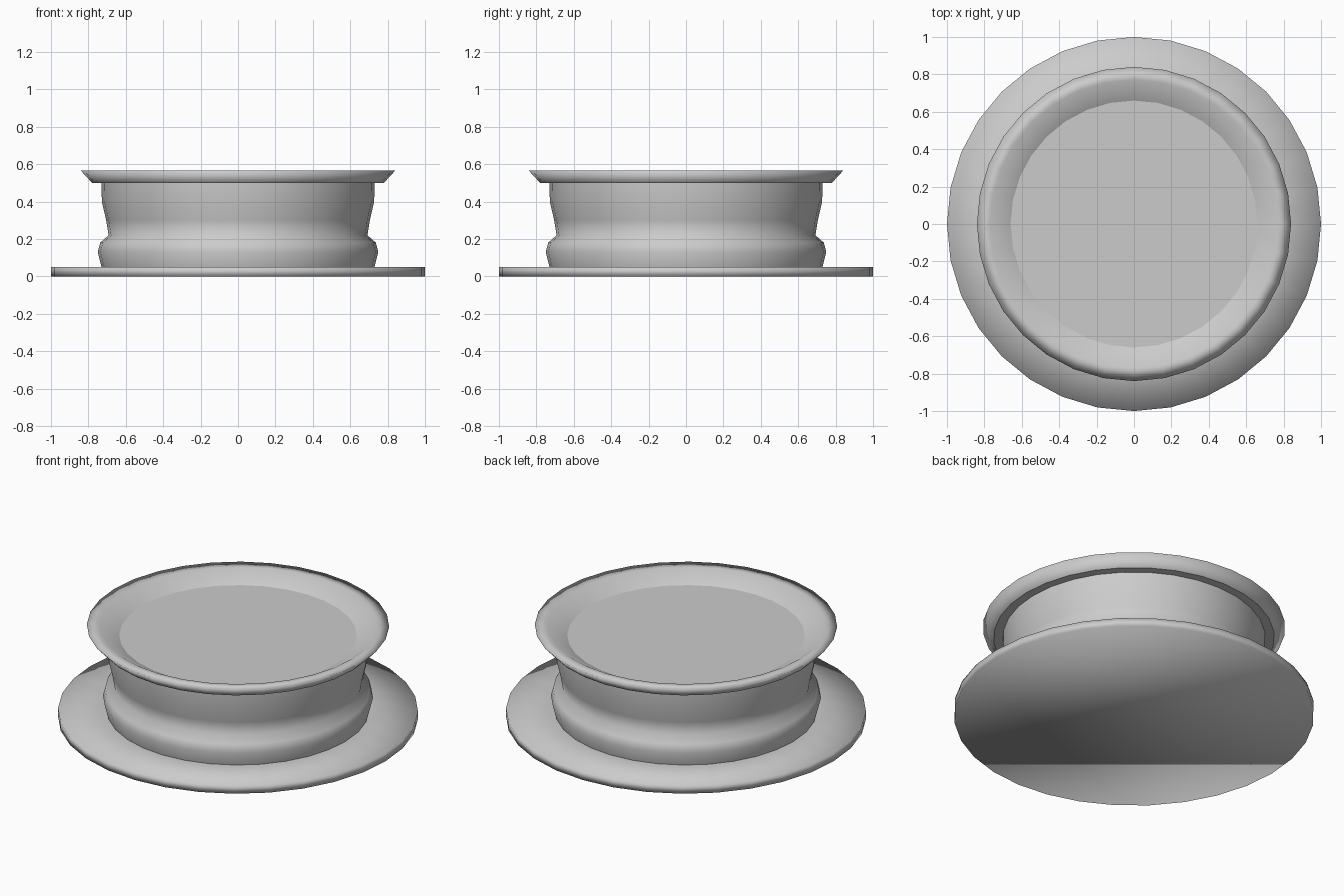
import bpy
import bmesh
import math

if "Cube" in bpy.data.objects:
    bpy.data.objects.remove(bpy.data.objects["Cube"])

SIDES = 32


def lathe(name, profile, flat_caps=False):
    """Turn an open (radius, height) profile round z and cap both ends."""
    bm = bmesh.new()
    rings = []
    for r, z in profile:
        rings.append([bm.verts.new((r * math.cos(math.tau * i / SIDES),
                                    r * math.sin(math.tau * i / SIDES), z))
                      for i in range(SIDES)])
    for low, high in zip(rings, rings[1:]):
        for i in range(SIDES):
            j = (i + 1) % SIDES
            bm.faces.new((low[i], low[j], high[j], high[i])).smooth = True
    bottom = bm.faces.new(rings[0][::-1])
    top = bm.faces.new(rings[-1])
    bottom.smooth = top.smooth = not flat_caps
    if flat_caps:
        for edge in list(bottom.edges) + list(top.edges):
            edge.smooth = False
    bm.normal_update()
    mesh = bpy.data.meshes.new(name)
    bm.to_mesh(mesh)
    bm.free()
    obj = bpy.data.objects.new(name, mesh)
    bpy.context.collection.objects.link(obj)
    return obj


# Wide thin foot, softly shaded over its edge
lathe("base_disc", [(1.0, 0.0), (1.0, 0.05), (0.73, 0.05)])

# Waisted drum with a bulge near the foot
lathe("body", [(0.73, 0.05), (0.75, 0.13), (0.737, 0.18), (0.692, 0.22),
               (0.705, 0.30), (0.728, 0.40), (0.73, 0.50)], flat_caps=True)

# Flared rim with a shallow dished top and flat floor
lathe("rim_tray", [(0.78, 0.50), (0.84, 0.565), (0.77, 0.565), (0.66, 0.505)],
      flat_caps=True)
